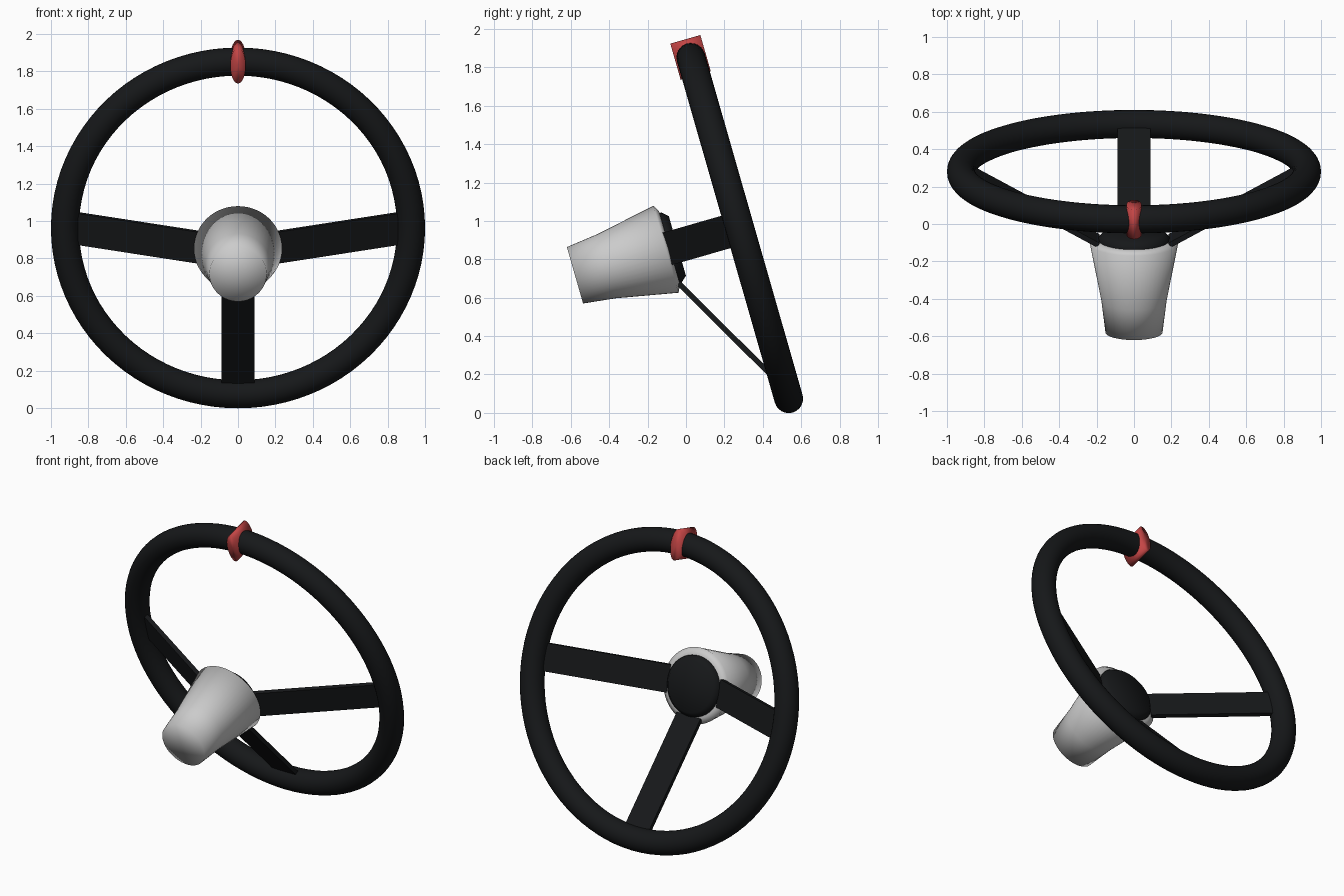
import bpy, bmesh, math
from mathutils import Matrix, Vector

if "Cube" in bpy.data.objects:
    bpy.data.objects.remove(bpy.data.objects["Cube"])

# Wheel frame: local z = up along the wheel, local -y = towards the hub front
TILT = Matrix.Translation((0, 0.28, 0.963)) @ Matrix.Rotation(math.radians(16), 4, 'X')


def material(name, color):
    m = bpy.data.materials.new(name)
    m.diffuse_color = color
    m.use_nodes = True
    m.node_tree.nodes["Principled BSDF"].inputs["Base Color"].default_value = m.diffuse_color
    return m


black = material("black_leather", (0.008, 0.009, 0.01, 1))
red = material("red_marker", (0.55, 0.06, 0.06, 1))


def finish(name, bm, mat=None, smooth=True):
    bmesh.ops.recalc_face_normals(bm, faces=bm.faces[:])
    for f in bm.faces:
        f.smooth = smooth
    mesh = bpy.data.meshes.new(name)
    bm.to_mesh(mesh)
    bm.free()
    ob = bpy.data.objects.new(name, mesh)
    bpy.context.collection.objects.link(ob)
    ob.matrix_world = TILT
    if mat:
        mesh.materials.append(mat)
    return ob


def lathe(name, profile, mat=None, scale=(1, 1), up=0.0, sides=48):
    """Closed solid round the wheel axis; profile = (distance in front, radius)."""
    bm = bmesh.new()
    rings = []
    for n, r in profile:
        rings.append([bm.verts.new((r * scale[0] * math.cos(a), -n, up + r * scale[1] * math.sin(a)))
                      for a in (2 * math.pi * i / sides for i in range(sides))])
    for a, b in zip(rings, rings[1:]):
        for i in range(sides):
            j = (i + 1) % sides
            bm.faces.new((a[i], a[j], b[j], b[i]))
    for ring, n in ((rings[0], profile[0][0]), (rings[-1], profile[-1][0])):
        c = bm.verts.new((0, -n, up))
        for i in range(sides):
            bm.faces.new((c, ring[i], ring[(i + 1) % sides]))
    return finish(name, bm, mat)


# Rim
bpy.ops.mesh.primitive_torus_add(major_radius=0.925, minor_radius=0.075,
                                 major_segments=96, minor_segments=24)
rim = bpy.context.object
rim.name = "rim"
rim.data.transform(Matrix.Rotation(math.pi / 2, 4, 'X'))
rim.matrix_world = TILT
rim.data.materials.append(black)
bpy.ops.object.shade_smooth()

# Steering column housing and the dark disc behind it
lathe("column_housing", [(0.893, 0.153), (0.72, 0.174), (0.40, 0.236), (0.38, 0.20)])
lathe("hub_disc", [(0.40, 0.19), (0.37, 0.19), (0.338, 0.162)], black)

# Three flat spokes sloping from hub to rim
START, END = Vector((0.19, -0.385, 0)), Vector((0.87, -0.005, 0))
for name, angle in (("spoke_right", 0), ("spoke_bottom", 90), ("spoke_left", 180)):
    bm = bmesh.new()
    d = END - START
    bmesh.ops.create_cube(bm, size=1)
    bmesh.ops.scale(bm, vec=(d.length, 0.028, 0.175), verts=bm.verts)
    place = (Matrix.Rotation(math.radians(angle), 4, 'Y')
             @ Matrix.Translation((START + END) / 2)
             @ Matrix.Rotation(math.atan2(d.y, d.x), 4, 'Z'))
    bmesh.ops.transform(bm, matrix=place, verts=bm.verts)
    finish(name, bm, black, smooth=False)

# Red centre marker: elliptical band across the top of the rim
lathe("centre_marker", [(0.083, 1), (-0.08, 1)], red, scale=(0.041, 0.098), up=0.925, sides=32)
